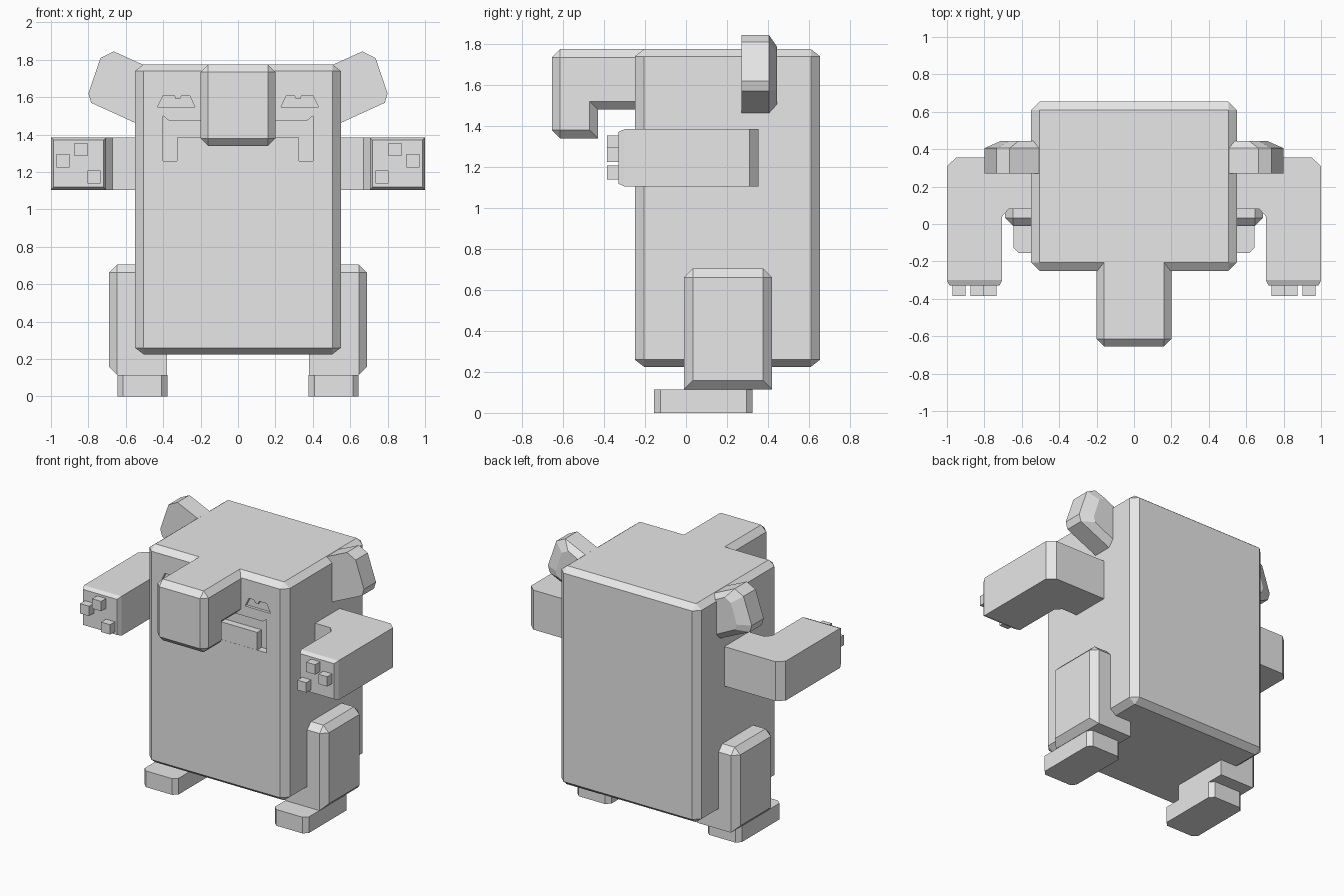
import bpy
import bmesh

cube = bpy.data.objects.get("Cube")
if cube:
    bpy.data.objects.remove(cube, do_unlink=True)

grey = bpy.data.materials.new("light_grey")
grey.use_nodes = True
grey.diffuse_color = (0.8, 0.8, 0.8, 1)
grey.node_tree.nodes["Principled BSDF"].inputs["Base Color"].default_value = (0.8, 0.8, 0.8, 1)


def prism(outline, axis, lo, hi):
    """Extrude a 2D outline along one axis."""
    place = {"x": lambda a, b, t: (t, a, b),
             "y": lambda a, b, t: (a, t, b),
             "z": lambda a, b, t: (a, b, t)}[axis]
    bm = bmesh.new()
    rings = [[bm.verts.new(place(a, b, t)) for a, b in outline] for t in (lo, hi)]
    bm.faces.new(rings[0])
    bm.faces.new(rings[1])
    n = len(outline)
    for i in range(n):
        j = (i + 1) % n
        bm.faces.new((rings[0][i], rings[0][j], rings[1][j], rings[1][i]))
    bmesh.ops.recalc_face_normals(bm, faces=bm.faces[:])
    return bm


def box(x0, x1, y0, y1, z0, z1):
    return prism([(x0, y0), (x1, y0), (x1, y1), (x0, y1)], "z", z0, z1)


def chamfer(bm, size, rule):
    """Chamfer the edges whose two end points satisfy the rule."""
    edges = [e for e in bm.edges if rule(e.verts[0].co, e.verts[1].co)]
    bmesh.ops.bevel(bm, geom=edges, offset=size, offset_type="OFFSET",
                    segments=1, profile=0.5, affect="EDGES", clamp_overlap=True)


def near(a, b):
    return abs(a - b) < 0.001


def finish(name, bm, mirror=False):
    mesh = bpy.data.meshes.new(name)
    bm.to_mesh(mesh)
    bm.free()
    obj = bpy.data.objects.new(name, mesh)
    bpy.context.collection.objects.link(obj)
    mesh.materials.append(grey)
    if mirror:
        obj.modifiers.new("Mirror", "MIRROR").use_mirror_merge = False
    return obj


# Body: tall chamfered block
BOTTOM, TOP, FRONT, BACK = 0.225, 1.775, -0.25, 0.655
bm = box(-0.55, 0.55, FRONT, BACK, BOTTOM, TOP)
chamfer(bm, 0.045, lambda a, b: True)
for v in bm.verts:
    if near(v.co.z, TOP - 0.045):
        v.co.z = TOP - 0.035
    elif near(v.co.z, BOTTOM + 0.045):
        v.co.z = BOTTOM + 0.035
body = finish("body", bm)


def carve(outline, depth):
    """Cut a recess with the given outline into the front of the body."""
    cutter = finish("cutter", prism(outline, "y", FRONT - 0.1, FRONT + depth))
    cutter.hide_render = True
    mod = body.modifiers.new("Recess", "BOOLEAN")
    mod.operation, mod.solver, mod.object = "DIFFERENCE", "EXACT", cutter
    bpy.context.view_layer.objects.active = body
    bpy.ops.object.modifier_apply(modifier=mod.name)
    bpy.data.objects.remove(cutter, do_unlink=True)


# Mouth recess with a raised lower lip
carve([(-0.4, 1.26), (0.4, 1.26), (0.4, 1.5), (0.37, 1.475),
       (-0.37, 1.475), (-0.4, 1.5)], 0.05)
finish("lower_lip", box(-0.325, 0.325, FRONT + 0.001, FRONT + 0.07, 1.255, 1.385))

# Eyes: notched shallow recesses
eye = [(0.23, 1.548), (0.43, 1.548), (0.4, 1.61), (0.34, 1.61),
       (0.333, 1.59), (0.31, 1.59), (0.3, 1.61), (0.26, 1.61)]
for side in (-1, 1):
    carve([(side * x, z) for x, z in eye], 0.02)

# Nose: thick bridge with a drooping end
NOSE = 0.2
bm = prism([(-0.655, TOP), (-0.2, TOP), (-0.2, 1.48), (-0.43, 1.48),
            (-0.43, 1.34), (-0.655, 1.34)], "x", -NOSE, NOSE)
chamfer(bm, 0.04, lambda a, b: (near(abs(a.x), NOSE) and near(a.x, b.x)
                                and not (near(a.y, -0.2) and near(b.y, -0.2)))
        or (near(a.y, -0.655) and near(b.y, -0.655)))
finish("nose", bm)

# Ears: flat front, tapering back
ear = [(0.5, 1.77), (0.665, 1.845), (0.735, 1.81), (0.8, 1.62), (0.785, 1.57), (0.5, 1.44)]
bm = prism(ear, "y", 0.27, 0.405)
back = next(f for f in bm.faces if f.normal.y > 0.9)
new = bmesh.ops.extrude_discrete_faces(bm, faces=[back])["faces"][0]
for v in new.verts:
    v.co.x += (0.5 - v.co.x) * 0.3
    v.co.z += (1.61 - v.co.z) * 0.25
    v.co.y = 0.445
finish("ears", bm, True)

# Arms: bent forward, with a tapered fist
bm = prism([(0.5, 0.355), (0.95, 0.355), (1.0, 0.31), (1.0, -0.3), (0.705, -0.3),
            (0.705, 0.04), (0.67, 0.08), (0.5, 0.08)], "z", 1.105, 1.385)
tip = min(bm.faces, key=lambda f: f.calc_center_median().y)
bmesh.ops.inset_region(bm, faces=[tip], thickness=0.02, depth=0.03)
finish("arms", bm, True)

# Fingers: three small blocks on each fist
for i, (x, z) in enumerate([(0.935, 1.26), (0.84, 1.32), (0.77, 1.173)]):
    r = 0.035
    finish(f"fingers_{i + 1}", box(x - r, x + r, -0.385, -0.32, z - r, z + r), True)

# Legs: chamfered on the outer side and over the top
LEG_X, LEG_TOP = 0.69, 0.705
bm = box(0.38, LEG_X, -0.01, 0.42, 0.115, LEG_TOP)
chamfer(bm, 0.043, lambda a, b: (near(a.x, LEG_X) and near(b.x, LEG_X))
        or (near(a.z, LEG_TOP) and near(b.z, LEG_TOP) and near(a.y, b.y)))
finish("legs", bm, True)

# Feet: flat slabs with cut corners
bm = box(0.378, 0.645, -0.155, 0.325, 0.0, 0.115)
chamfer(bm, 0.03, lambda a, b: not near(a.z, b.z))
finish("feet", bm, True)
